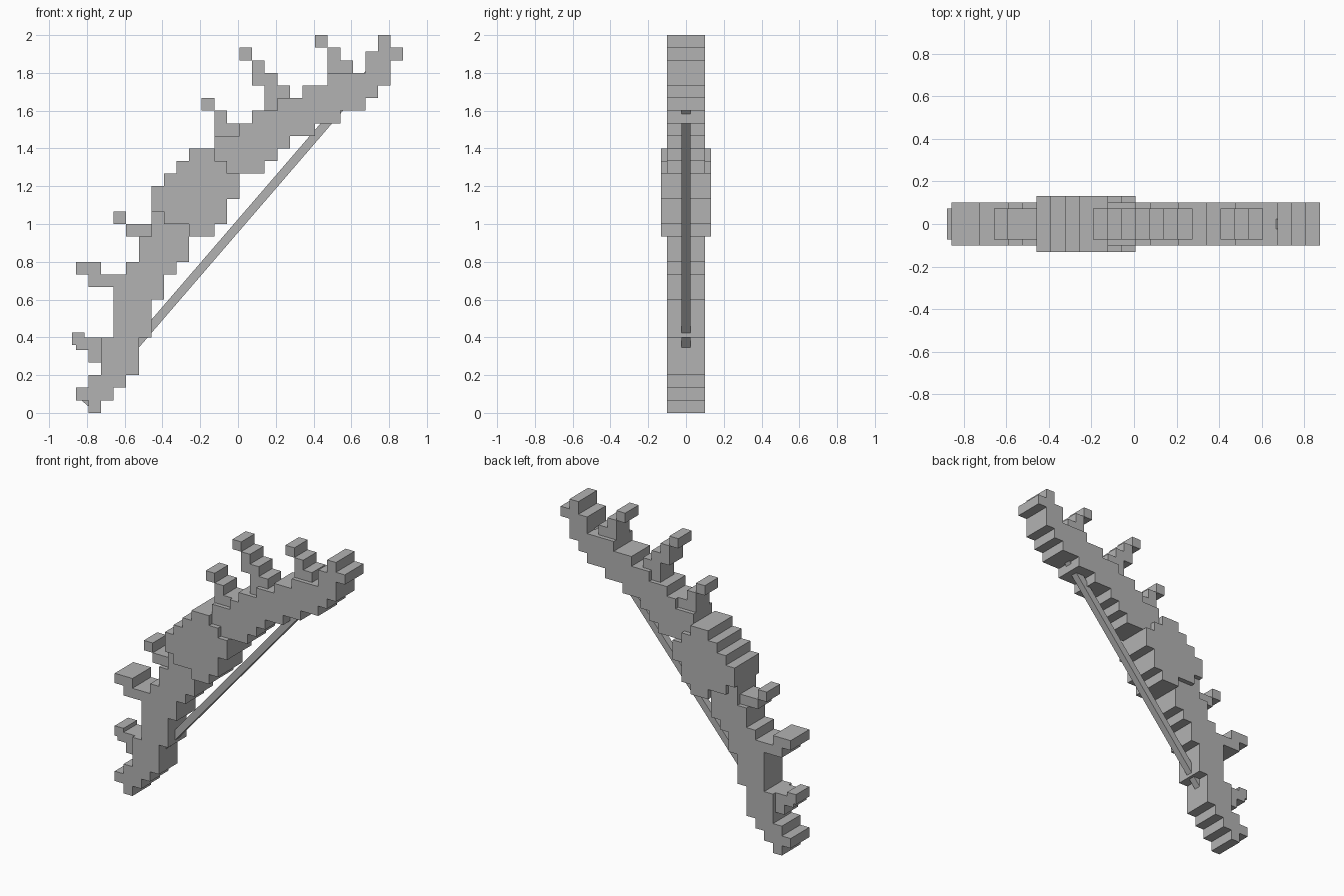
import bpy, bmesh, math

if "Cube" in bpy.data.objects:
    bpy.data.objects.remove(bpy.data.objects["Cube"])

CELL = 1 / 15          # step size of the blocky silhouette
X_SHIFT = 0.008

grey = bpy.data.materials.new("stone grey")
grey.diffuse_color = (0.45, 0.45, 0.45, 1)
grey.use_nodes = True
grey.node_tree.nodes["Principled BSDF"].inputs["Base Color"].default_value = grey.diffuse_color


def stepped(name, rows, half_depth):
    """Extrude a staircase silhouette; rows are (bottom, top, left, right) in cells."""
    right, left = [], []
    for z0, z1, x0, x1 in rows:
        right += [(x1, z0), (x1, z1)]
        left += [(x0, z0), (x0, z1)]
    outline = []
    for p in right + left[::-1]:
        if not outline or p != outline[-1]:
            outline.append(p)
    bm = bmesh.new()
    verts = [bm.verts.new((x * CELL + X_SHIFT, -half_depth, z * CELL)) for x, z in outline]
    face = bm.faces.new(verts)
    ext = bmesh.ops.extrude_face_region(bm, geom=[face])
    moved = [g for g in ext["geom"] if isinstance(g, bmesh.types.BMVert)]
    bmesh.ops.translate(bm, verts=moved, vec=(0, 2 * half_depth, 0))
    bmesh.ops.recalc_face_normals(bm, faces=bm.faces)
    mesh = bpy.data.meshes.new(name)
    bm.to_mesh(mesh)
    bm.free()
    mesh.materials.append(grey)
    obj = bpy.data.objects.new(name, mesh)
    bpy.context.collection.objects.link(obj)
    return obj


# Limbs and grip of the bow
stepped("lower_limb", [
    (0, 1, -12, -11), (1, 2, -13, -10), (2, 3, -12, -9), (3, 6, -11, -8),
    (6, 9, -10, -7), (9, 10, -10, -6), (10, 11, -9, -6), (11, 12, -9, -5),
    (12, 14, -8, -4), (14, 15, -7, -4), (15, 16, -7, -6)], 0.1)
stepped("grip", [
    (14, 15, -4, -2), (15, 16, -6, -1), (16, 17, -7, -1), (17, 18, -7, 0),
    (18, 19, -6, 0), (19, 20, -5, -1), (20, 21, -4, -2)], 0.132)
stepped("upper_limb", [
    (19, 20, -1, 2), (20, 21, -2, 3), (21, 22, -2, 4), (22, 23, 0, 6),
    (23, 24, 1, 8), (24, 25, 3, 10), (25, 26, 5, 11), (26, 27, 7, 12),
    (27, 28, 10, 12), (28, 28.7, 10, 13), (28.7, 29, 11, 13), (29, 30, 11, 12)], 0.1)

# Thorns along the back of the bow
thorns = [
    ([(4, 5, -12, -11), (5, 5.4, -13, -11), (5.4, 6, -13.3, -11), (6, 6.4, -13.3, -12.3)], 0.072),
    ([(10, 11, -12, -9), (11, 12, -13, -11)], 0.1),
    ([(14, 15, -9, -7), (15, 16, -10, -9)], 0.072),
    ([(22, 23, -2, 0), (23, 24, -2, -1), (24, 25, -3, -2)], 0.072),
    ([(24, 25, 2, 5), (25, 26, 2, 4), (26, 27, 1, 3), (27, 28, 1, 2), (28, 29, 0, 1)], 0.072),
    ([(26, 27, 7, 10), (27, 28, 7, 9), (28, 29, 7, 8), (29, 30, 6, 7)], 0.072),
]
for i, (rows, depth) in enumerate(thorns, 1):
    stepped(f"thorn_{i}", rows, depth)

# Straight string between the tips
x0, z0, x1, z1 = -0.81, 0.05, 0.81, 1.93
bpy.ops.mesh.primitive_cube_add(size=1, location=((x0 + x1) / 2, 0, (z0 + z1) / 2))
string = bpy.context.object
string.name = "string"
string.scale = (math.hypot(x1 - x0, z1 - z0), 0.046, 0.046)
string.rotation_euler.y = -math.atan2(z1 - z0, x1 - x0)
string.data.materials.append(grey)
